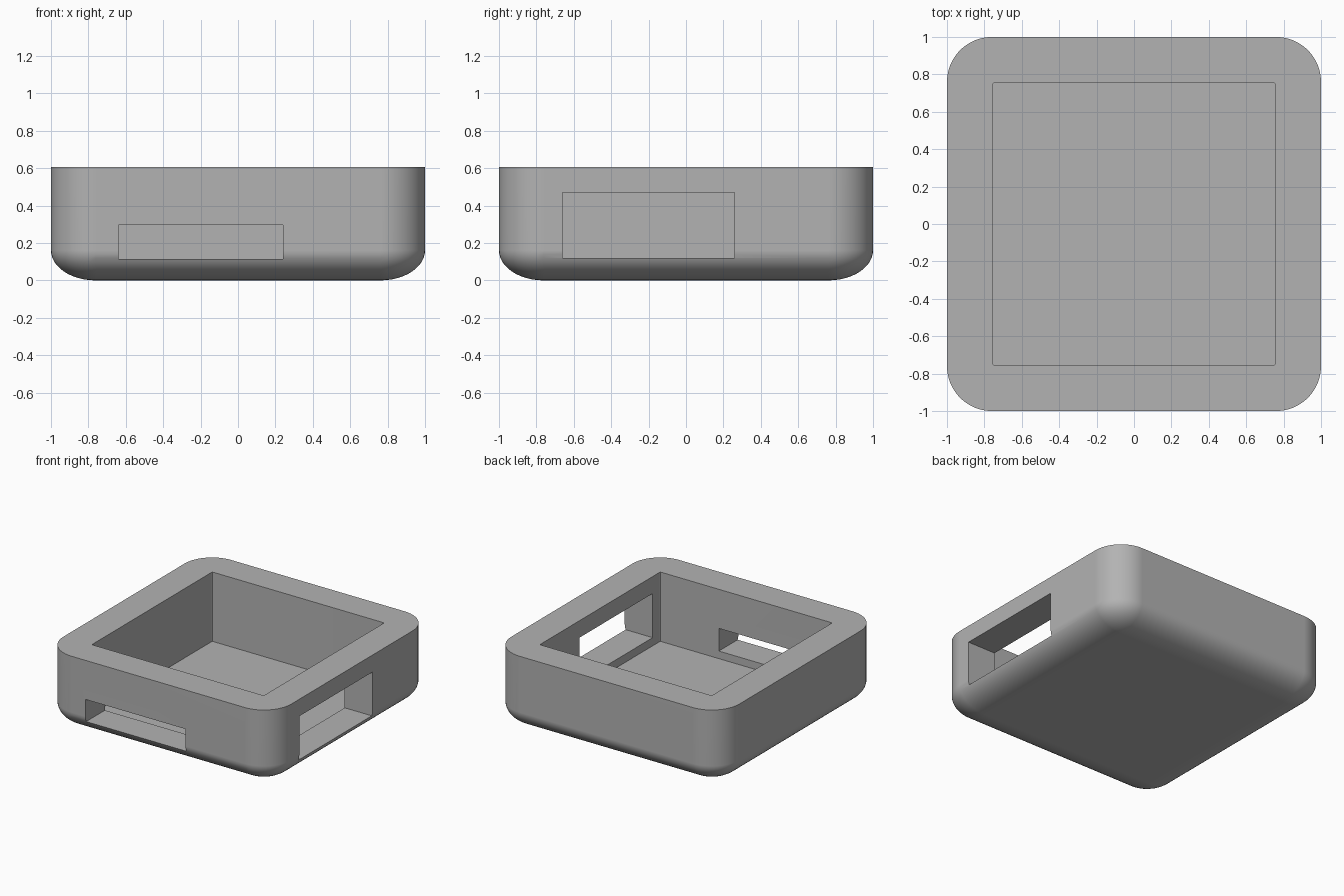
import bpy, bmesh
from math import sin, cos, pi, radians

cube = bpy.data.objects.get("Cube")
if cube:
    bpy.data.objects.remove(cube, do_unlink=True)

grey = bpy.data.materials.new("plain_grey")
grey.use_nodes = True
COLOUR = (0.45, 0.45, 0.45, 1)
grey.diffuse_color = COLOUR
grey.node_tree.nodes["Principled BSDF"].inputs["Base Color"].default_value = COLOUR

HEIGHT = 0.605
CORE = 0.76        # centres of the rounded corners
RADIUS = 0.24      # corner radius in plan
BASE_RISE = 0.16   # height of the rounded lower edge
STEPS = 12


def rounded_square(core, r, steps):
    """Outline points of a square with rounded corners."""
    pts = []
    for corner, (sx, sy) in enumerate([(1, 1), (-1, 1), (-1, -1), (1, -1)]):
        for i in range(steps + 1):
            a = (corner + i / steps) * pi / 2
            pts.append((sx * core + r * cos(a), sy * core + r * sin(a)))
    return pts


def loft(name, core, rings, steps):
    """Closed solid through rounded squares given as (radius, height)."""
    bm = bmesh.new()
    loops = [[bm.verts.new((x, y, z)) for x, y in rounded_square(core, r, steps)]
             for r, z in rings]
    n = len(loops[0])
    for low, high in zip(loops, loops[1:]):
        for i in range(n):
            j = (i + 1) % n
            bm.faces.new((low[i], low[j], high[j], high[i]))
    bm.faces.new(loops[0][::-1])
    bm.faces.new(loops[-1])
    bmesh.ops.remove_doubles(bm, verts=bm.verts, dist=1e-5)
    bmesh.ops.recalc_face_normals(bm, faces=bm.faces)
    mesh = bpy.data.meshes.new(name)
    bm.to_mesh(mesh)
    bm.free()
    mesh.materials.append(grey)
    obj = bpy.data.objects.new(name, mesh)
    bpy.context.collection.objects.link(obj)
    return obj


def box(name, low, high):
    """Box cutter between two opposite corners."""
    bpy.ops.mesh.primitive_cube_add(size=1, location=[(a + b) / 2 for a, b in zip(low, high)])
    obj = bpy.context.object
    obj.name = name
    obj.scale = [b - a for a, b in zip(low, high)]
    obj.data.materials.append(grey)
    return obj


# Tray body with a rounded lower edge
arc = [i / STEPS * pi / 2 for i in range(STEPS + 1)]
rings = [(RADIUS * sin(a), BASE_RISE * (1 - cos(a))) for a in arc]
tray = loft("tray_body", CORE, rings + [(RADIUS, HEIGHT)], STEPS)

# Cavity and the two wall openings
cutters = [
    loft("cavity_cutter", 0.745, [(0.01, 0.055), (0.01, 0.8)], 3),
    box("front_opening_cutter", (-0.64, -1.2, 0.115), (0.24, -0.6, 0.295)),
    box("side_opening_cutter", (0.6, -0.66, 0.12), (1.2, 0.26, 0.47)),
]
bpy.ops.object.select_all(action="DESELECT")
tray.select_set(True)
bpy.context.view_layer.objects.active = tray
for cutter in cutters:
    cutter.hide_render = True
    mod = tray.modifiers.new("cut", "BOOLEAN")
    mod.operation = "DIFFERENCE"
    mod.solver = "EXACT"
    mod.object = cutter
    bpy.ops.object.modifier_apply(modifier=mod.name)
    bpy.data.objects.remove(cutter, do_unlink=True)

# Smooth curves, crisp edges, flat walls
bpy.ops.object.shade_smooth_by_angle(angle=radians(30))
weighted = tray.modifiers.new("flat_walls", "WEIGHTED_NORMAL")
weighted.keep_sharp = True
